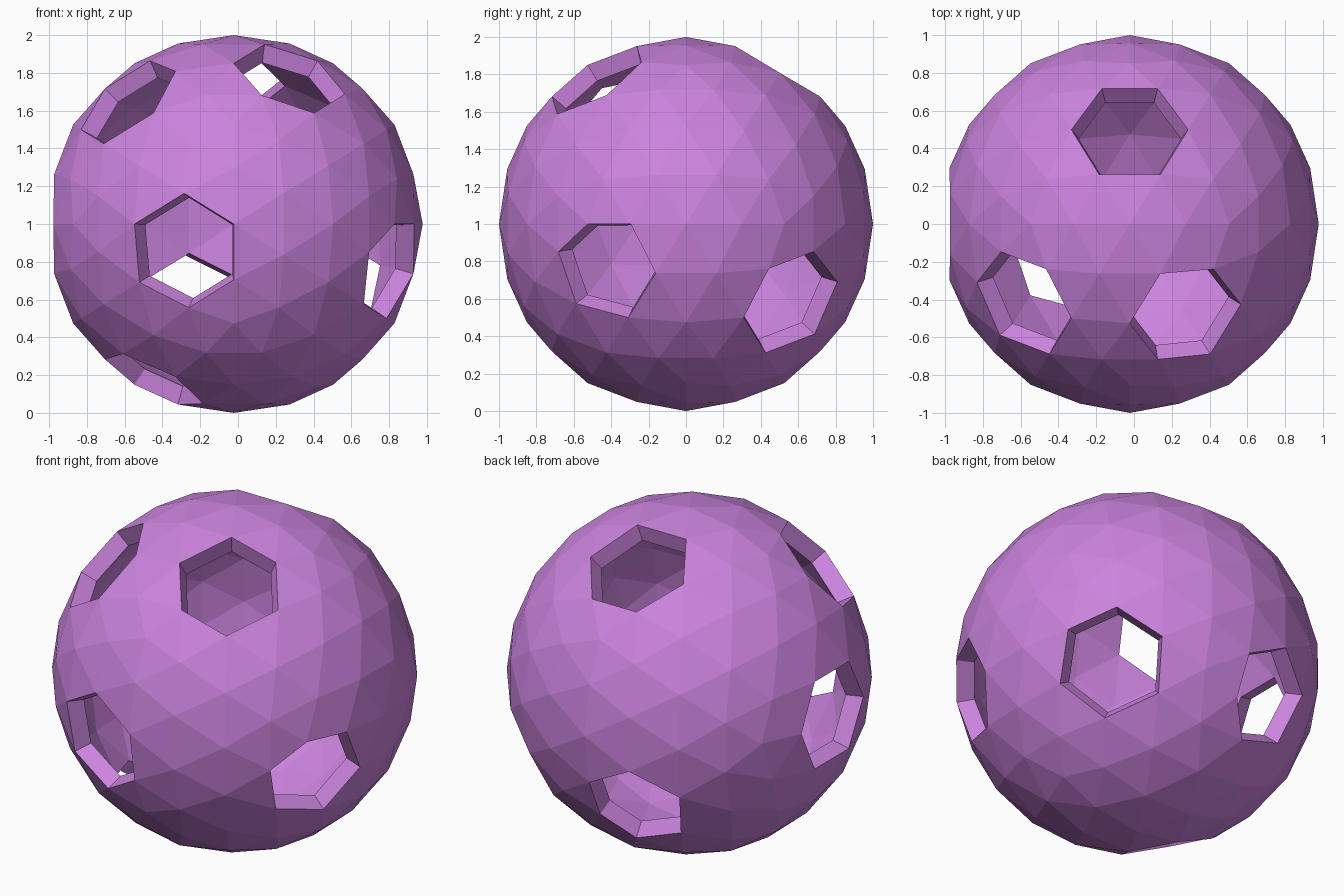
import bpy
import bmesh
from math import radians
from mathutils import Matrix, Vector

cube = bpy.data.objects.get("Cube")
if cube:
    bpy.data.objects.remove(cube)

# Purple shell colour
purple = bpy.data.materials.new("purple")
purple.use_nodes = True
colour = (0.60, 0.23, 0.73, 1)
purple.diffuse_color = colour
purple.node_tree.nodes["Principled BSDF"].inputs["Base Color"].default_value = colour

# Faceted ball, tilted so an edge lies across the top
bm = bmesh.new()
bmesh.ops.create_icosphere(bm, subdivisions=3, radius=1)
bmesh.ops.rotate(bm, verts=bm.verts, cent=(0, 0, 0),
                 matrix=Matrix.Rotation(radians(-31.717), 3, "Y"))

# Hexagonal holes: remove the ring of faces around the vertex nearest each direction
HOLES = [
    (-0.26, -0.95, -0.16),  # front
    (0.31, -0.50, 0.81),    # upper front left
    (-0.59, -0.43, 0.69),   # upper front right
    (0.86, -0.43, -0.26),   # left side, front
    (0.69, 0.59, -0.43),    # left side, back
    (0.00, 0.53, 0.85),     # upper back
    (-1.00, 0.00, 0.00),    # right side
    (-0.26, 0.86, -0.43),   # lower back
    (-0.43, -0.26, -0.86),  # underside
]
centres = [min(bm.verts, key=lambda v: (v.co - Vector(d)).length) for d in HOLES]
bmesh.ops.delete(bm, geom=list(set(centres)), context="VERTS")

# Centre on x and stand on the ground
xs = [v.co.x for v in bm.verts]
zs = [v.co.z for v in bm.verts]
bmesh.ops.translate(bm, verts=bm.verts,
                    vec=(-(min(xs) + max(xs)) / 2, 0, -min(zs)))

mesh = bpy.data.meshes.new("hollow_ball")
bm.to_mesh(mesh)
bm.free()
mesh.materials.append(purple)
ball = bpy.data.objects.new("hollow_ball", mesh)
bpy.context.collection.objects.link(ball)

# Wall thickness, grown inward
wall = ball.modifiers.new("wall", "SOLIDIFY")
wall.thickness = 0.1
wall.offset = -1
